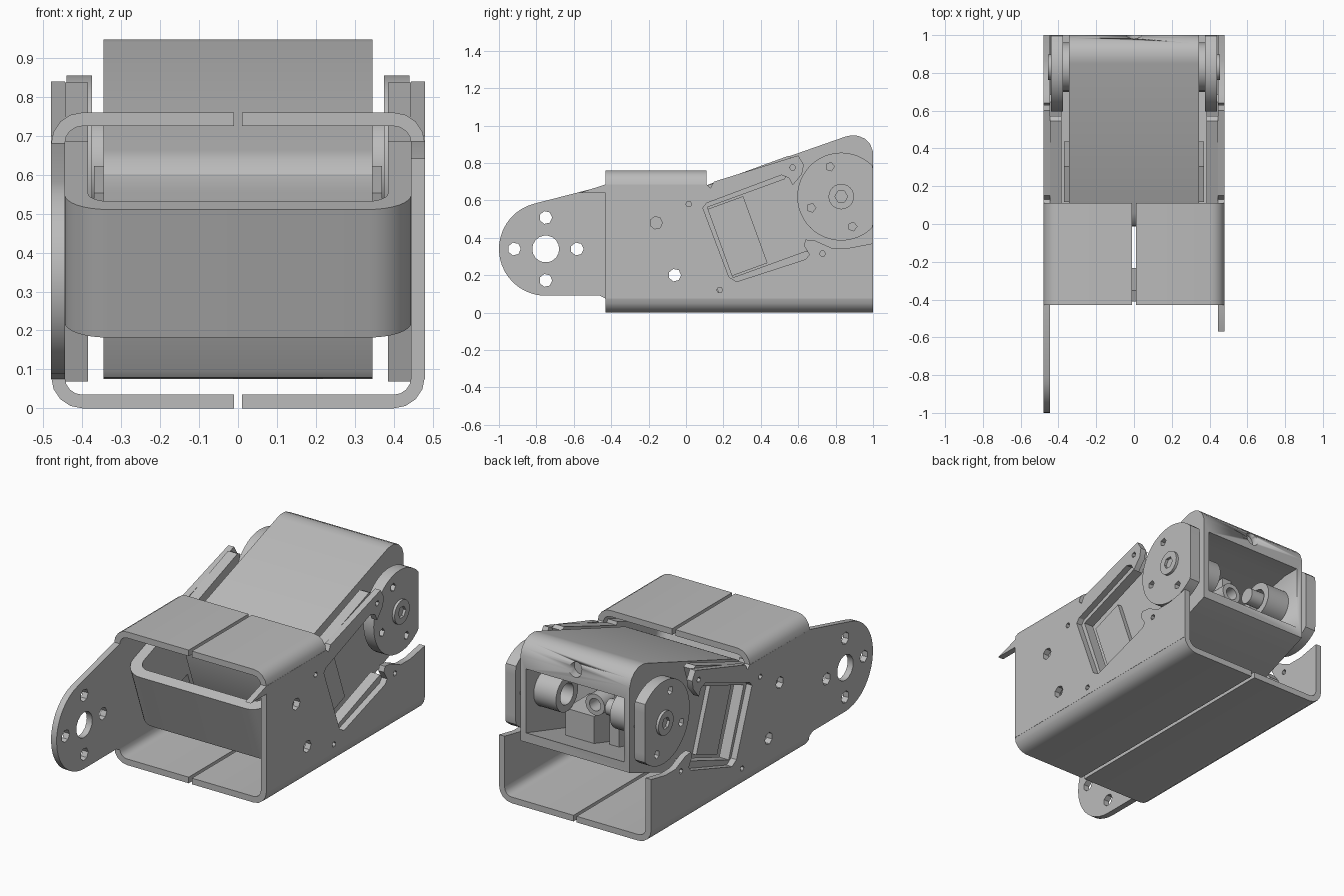
import bpy, bmesh, math
from mathutils import Matrix, Vector

if "Cube" in bpy.data.objects:
    bpy.data.objects.remove(bpy.data.objects["Cube"])

TILT = math.radians(20)
C, S = math.cos(TILT), math.sin(TILT)
grey = bpy.data.materials.new("grey_metal")
grey.diffuse_color = (0.5, 0.5, 0.5, 1)
grey.use_nodes = True
grey.node_tree.nodes["Principled BSDF"].inputs["Base Color"].default_value = grey.diffuse_color

# Sketch planes given as (local x, local y, extrusion direction)
SIDE = ((0, 1, 0), (0, 0, 1), (1, 0, 0))
FRONT = ((1, 0, 0), (0, 0, 1), (0, -1, 0))
TILTED = ((1, 0, 0), (0, C, S), (0, -S, C))


def extrude(name, loops, plane, d0, d1):
    """Extrude an outline (first loop) with holes (other loops) from d0 to d1."""
    d0, d1 = sorted((d0, d1))
    cu = bpy.data.curves.new(name, 'CURVE')
    cu.dimensions, cu.fill_mode, cu.extrude = '2D', 'BOTH', (d1 - d0) / 2
    for pts in loops:
        sp = cu.splines.new('POLY')
        sp.points.add(len(pts) - 1)
        for p, (a, b) in zip(sp.points, pts):
            p.co = (a, b, 0, 1)
        sp.use_cyclic_u = True
    ob = bpy.data.objects.new(name, cu)
    bpy.context.collection.objects.link(ob)
    bpy.ops.object.select_all(action='DESELECT')
    ob.select_set(True)
    bpy.context.view_layer.objects.active = ob
    bpy.ops.object.convert(target='MESH')
    ob = bpy.context.object
    ob.name = name
    m = Matrix([Vector(v) for v in plane]).transposed().to_4x4()
    ob.data.transform(m @ Matrix.Translation((0, 0, (d0 + d1) / 2)))
    bm = bmesh.new()
    bm.from_mesh(ob.data)
    bmesh.ops.remove_doubles(bm, verts=bm.verts, dist=1e-5)
    bmesh.ops.recalc_face_normals(bm, faces=bm.faces)
    bm.to_mesh(ob.data)
    bm.free()
    ob.data.materials.clear()
    ob.data.materials.append(grey)
    bpy.ops.object.shade_smooth_by_angle(angle=math.radians(30))
    return ob


def arc(cx, cy, r, a0=0, a1=360, n=24):
    closed = a1 - a0 == 360
    k = n if closed else n - 1
    return [(cx + r * math.cos(math.radians(a0 + (a1 - a0) * i / k)),
             cy + r * math.sin(math.radians(a0 + (a1 - a0) * i / k))) for i in range(n)]


def tilt(pts):
    return [(C * u - S * v, S * u + C * v) for u, v in pts]


def cut(ob, cutter):
    cutter.hide_render = True
    cutter.hide_set(True)
    cutter.display_type = 'WIRE'
    md = ob.modifiers.new("cut", 'BOOLEAN')
    md.object, md.solver = cutter, 'EXACT'
    bpy.context.view_layer.objects.active = ob
    bpy.ops.object.modifier_apply(modifier="cut")
    bpy.data.objects.remove(cutter)


# Side plate edge: lower rear, open window around the motor, upper finger
rear = [(1, .075), (1, .37), (.87, .345), (.78, .345), (.69, .385), (.64, .39),
        (.63, .36), (.66, .31), (.64, .285), (.27, .165), (.23, .19),
        (.09, .56), (.11, .585), (.51, .735), (.55, .72), (.57, .68), (.62, .74),
        (.63, .79), (.60, .84), (.15, .70), (.13, .665), (.11, .685)]
holes = [arc(-.16, .48, .034, n=7), arc(-.06, .2, .034, n=7)]
holes += [arc(y, z, .016, n=6) for y, z in ((.015, .58), (.57, .775), (.73, .315), (.18, .12))]

right_edge = [(-.43, .685), (-.57, .64), (-.43, .64), (-.43, .075)]
left_edge = [(-.43, .68)] + arc(-.75, .34, .25, 104, 270, 20) + [(-.46, .09), (-.43, .075)]
ear_holes = [arc(-.75, .34, .072, n=18)]
ear_holes += [arc(-.75 + .168 * a, .34 + .168 * b, .035, n=7)
              for a, b in ((1, 0), (-1, 0), (0, 1), (0, -1))]
extrude("right_side_plate", [right_edge + rear] + holes, SIDE, .445, .48)
extrude("left_side_plate", [left_edge + rear] + holes + ear_holes, SIDE, -.48, -.445)

for s, side in ((1, "right"), (-1, "left")):
    # Bent flanges, split along the middle
    low = ([(.01, 0)] + arc(.40, .08, .08, 270, 360, 5)
           + arc(.40, .08, .045, 270, 360, 5)[::-1] + [(.01, .035)])
    extrude(side + "_bottom_flange", [[(s * x, z) for x, z in low]], FRONT, -1, .43)
    extrude(side + "_top_flange", [[(s * x, .76 - z) for x, z in low]], FRONT, -.11, .43)

    # Cradle cheeks behind the side plates
    cheek = tilt([(.2, .0), (.72, .0), (.74, .03), (.72, .09), (.30, .09), (.30, .49),
                  (.74, .49), (.78, .53), (.82, .58), (.80, .60), (.2, .60)])
    extrude(side + "_cradle_cheek", [cheek], SIDE, s * .385, s * .445)

    # Output disc, cut flat at the rear, with hub and screw socket
    disc = [(min(y, 1), z) for y, z in arc(.83, .62, .235, n=48)]
    dots = [arc(y, z, .024, n=5) for y, z in ((.77, .78), (.67, .56), (.89, .46))]
    extrude(side + "_disc", [disc] + dots, SIDE, s * .375, s * .44)
    extrude(side + "_disc_hub", [arc(.83, .62, .068), arc(.83, .62, .034, n=6)],
            SIDE, s * .42, s * .455)
    extrude(side + "_hub_screw", [arc(.83, .62, .04, n=12)], SIDE, s * .40, s * .435)
    extrude(side + "_disc_collar", [arc(.83, .62, .13)], SIDE, s * .33, s * .385)

    # Raised pad on the motor side, seen through the window
    extrude(side + "_motor_pad", [tilt([(.3, .1), (.5, .1), (.5, .48), (.3, .48)])],
            SIDE, s * .34, s * .37)

    # Bearing ring inside the motor housing
    extrude(side + "_bearing_ring", [arc(.83, .62, .1), arc(.83, .62, .06)],
            SIDE, s * .17, s * .31)

# Tilted strap wrapping the front of the motor
strap = ([(-.445, .3)] + arc(-.335, -.10, .11, 180, 270, 9) + arc(.335, -.10, .11, 270, 360, 9)
         + [(.445, .3), (.385, .3)] + arc(.325, -.09, .06, 270, 360, 9)[::-1]
         + arc(-.325, -.09, .06, 180, 270, 9)[::-1] + [(-.385, .3)])
extrude("front_strap", [strap], TILTED, .27, .62)

# Motor housing with an open rear compartment
body = (tilt([(.18, .53), (.18, .04), (.19, .015), (.22, 0)])
        + [(1, .372), (1, .86), (.985, .90), (.955, .93), (.92, .945), (.88, .947), (.85, .94)]
        + tilt([(.28, .603), (.23, .595), (.195, .57)]))
housing = extrude("motor_housing", [body], SIDE, -.345, .345)
cut(housing, extrude("compartment_cutter",
                     [[(.58, .30), (1.1, .455), (1.1, .79), (.9, .79), (.58, .72)]],
                     SIDE, -.31, .31))
cut(housing, extrude("screw_cutter", [arc(0, .865, .04, n=16)], FRONT, -1.1, -.95))

# Parts inside the rear compartment
extrude("gear_shaft", [arc(.83, .62, .045)], SIDE, -.31, -.1)
extrude("inner_post", [[(-.08, .33), (-.02, .33), (-.02, .75), (-.08, .75)]], FRONT, -.72, -.58)
extrude("inner_block", [[(.02, .30), (.2, .30), (.2, .52), (.02, .52)]], FRONT, -.8, -.58)
extrude("inner_bushing", [arc(.0, .6, .06), arc(.0, .6, .035)], FRONT, -.82, -.58)
